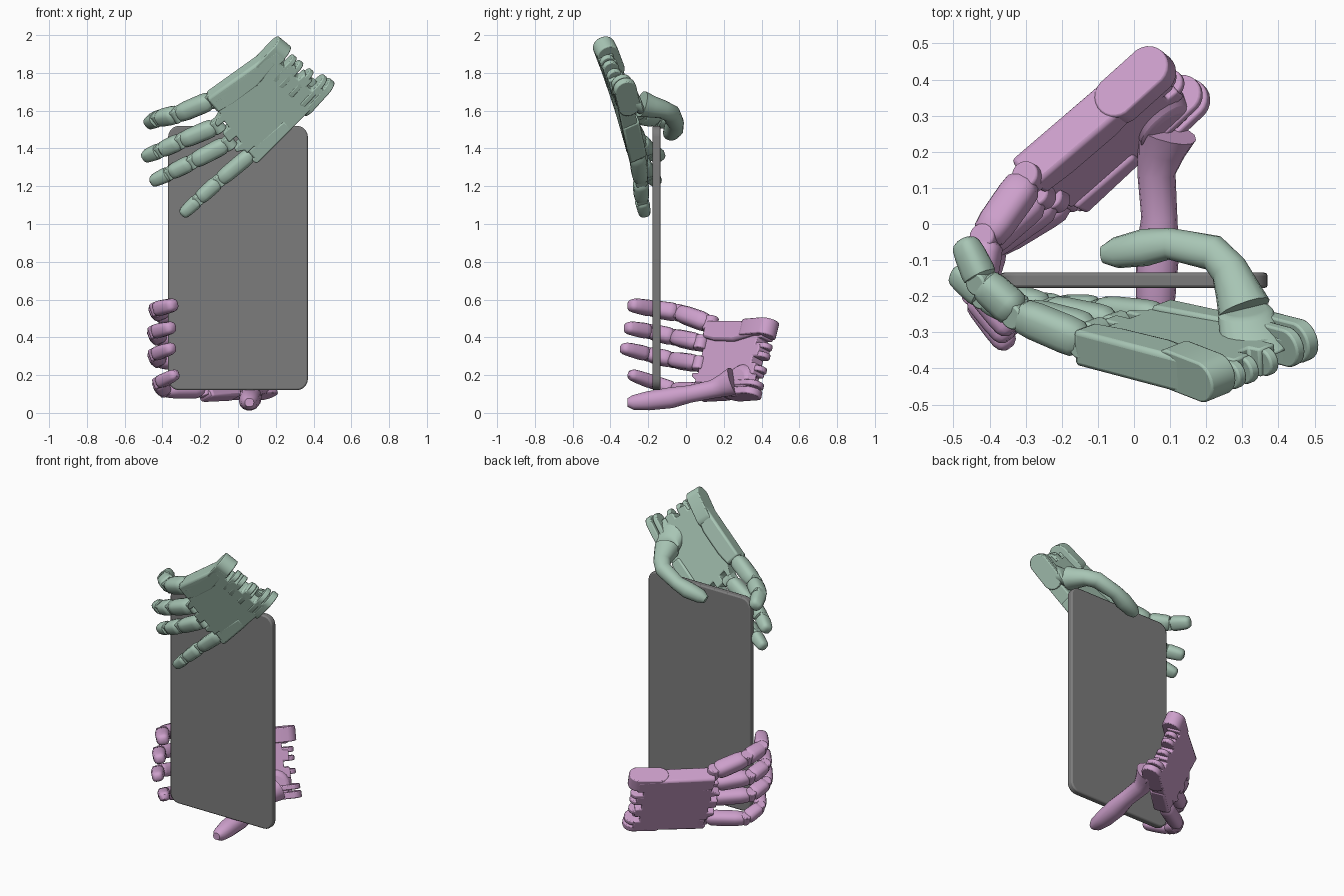
import bpy, bmesh, math
from mathutils import Vector

cube = bpy.data.objects.get("Cube")
if cube:
    bpy.data.objects.remove(cube, do_unlink=True)


def material(name, rgb):
    m = bpy.data.materials.new(name)
    m.use_nodes = True
    m.diffuse_color = (*rgb, 1)
    m.node_tree.nodes["Principled BSDF"].inputs["Base Color"].default_value = (*rgb, 1)
    return m


GREEN = material("sage green", (0.39, 0.56, 0.46))
PINK = material("orchid pink", (0.61, 0.35, 0.6))
GREY = material("slate grey", (0.2, 0.2, 0.2))


def finish(name, bm, mat, bevel=0.0, angle=40):
    bmesh.ops.recalc_face_normals(bm, faces=bm.faces)
    mesh = bpy.data.meshes.new(name)
    bm.to_mesh(mesh)
    bm.free()
    ob = bpy.data.objects.new(name, mesh)
    bpy.context.collection.objects.link(ob)
    mesh.materials.append(mat)
    if bevel:
        mod = ob.modifiers.new("Bevel", "BEVEL")
        mod.width, mod.segments, mod.limit_method = bevel, 2, "ANGLE"
    bpy.ops.object.select_all(action="DESELECT")
    ob.select_set(True)
    bpy.context.view_layer.objects.active = ob
    bpy.ops.object.shade_smooth_by_angle(angle=math.radians(angle))


def prism(name, bottom, top, mat, bevel=0.0):
    """Solid between two matching outlines."""
    bm = bmesh.new()
    a = [bm.verts.new(p) for p in bottom]
    b = [bm.verts.new(p) for p in top]
    bm.faces.new(a)
    bm.faces.new(b)
    for i in range(len(a)):
        j = (i + 1) % len(a)
        bm.faces.new((a[i], a[j], b[j], b[i]))
    finish(name, bm, mat, bevel)


def loft(name, path, across, mat, sides=12, square=0.7, angle=40):
    """Rounded-box tube through (centre, radius) pairs."""
    bm = bmesh.new()
    rings = []
    pts = [Vector(p) for p, r in path]
    for i, (p, r) in enumerate(path):
        d = (pts[min(i + 1, len(pts) - 1)] - pts[max(i - 1, 0)]).normalized()
        side = (across - d * across.dot(d)).normalized()
        up = d.cross(side)
        ring = []
        for k in range(sides):
            t = 2 * math.pi * (k + 0.5) / sides
            c, s = math.cos(t), math.sin(t)
            c = math.copysign(abs(c) ** square, c)
            s = math.copysign(abs(s) ** square, s)
            ring.append(bm.verts.new(pts[i] + side * c * r * 0.94 + up * s * r))
        rings.append(ring)
    for a, b in zip(rings, rings[1:]):
        for k in range(sides):
            j = (k + 1) % sides
            bm.faces.new((a[k], a[j], b[j], b[k]))
    bm.faces.new(rings[0])
    bm.faces.new(rings[-1])
    finish(name, bm, mat, 0, angle)


def tab(name, centre, back, axis, radius, length, width, mat):
    """Hinge plate: round at the front, running straight back; length 0 gives a pin."""
    axis = axis.normalized()
    back = (back - axis * back.dot(axis)).normalized()
    up = axis.cross(back)
    ring = []
    for k in range(24):
        t = 2 * math.pi * (k + 0.5) / 24
        shift = length if math.cos(t) > 0 else 0
        ring.append(centre + back * (radius * math.cos(t) + shift) + up * radius * math.sin(t))
    prism(name, [p - axis * width / 2 for p in ring],
          [p + axis * width / 2 for p in ring], mat, 0.006)


def finger(name, joints, across, mat, size):
    """Three hinged phalanges, tapering to a rounded tip."""
    joints = [Vector(j) for j in joints]
    radii = [size, size * 0.95, size * 0.88, size * 0.74]
    for i, part in enumerate(("proximal", "middle", "distal")):
        a, b = joints[i], joints[i + 1]
        r0, r1 = radii[i], radii[i + 1]
        steps = [(0.04, 0.62), (0.16, 0.95), (0.3, 1.0), (0.75, 1.0), (0.92, 0.92), (0.98, 0.7)]
        if part == "distal":
            steps = steps[:4] + [(1.0, 0.95), (1.11, 0.8), (1.18, 0.45)]
        path = [(a.lerp(b, f), (r0 + (r1 - r0) * f) * k) for f, k in steps]
        loft(f"{name}_{part}", path, across, mat)
        tab(f"{name}_{part}_pin", a, b - a, across, r0 * 0.72, 0, r0 * 1.5, mat)


def hand(prefix, mat, corners, fingers, thumb):
    w1, k1, w4, k4 = [Vector(c) for c in corners]
    across = (k4 - k1).normalized()
    # palm-side normal, on the side of the thumb
    normal = (k1 - w1).cross(w4 - w1).normalized()
    if normal.dot(Vector(thumb[3][0]) - w1) < 0:
        normal = -normal
    back = -0.05

    def at(s, t, n=0.0):
        return w1.lerp(k1, s).lerp(w4.lerp(k4, s), t) + normal * n

    def slab(name, outline, hi, bevel):
        prism(f"{prefix}_{name}", [at(s, t, back) for s, t in outline],
              [at(s, t, hi) for s, t in outline], mat, bevel)

    # palm plate with slots at wrist and knuckles
    outline = [(0, 0)]
    for t in (0.24, 0.5, 0.76):
        outline += [(0, t - 0.05), (0.08, t - 0.05), (0.08, t + 0.05), (0, t + 0.05)]
    outline += [(0, 1), (1, 1)]
    for t, depth in ((0.87, 1.02), (0.62, 1.1), (0.38, 1.1), (0.13, 0.98)):
        outline += [(depth, t + 0.1), (depth, t + 0.05), (depth - 0.1, t + 0.05),
                    (depth - 0.1, t - 0.05), (depth, t - 0.05), (depth, t - 0.1)]
    outline += [(1, 0)]
    slab("palm", outline, 0.035, 0.01)

    # raised bars along the two edges
    slab("index_bar", [(0.1, -0.03), (0.1, 0.16), (0.45, 0.25), (0.8, 0.24), (1.0, 0.2),
                       (1.0, -0.03)], 0.06, 0.014)
    slab("little_bar", [(0.5, 0.84), (0.5, 1.01), (1.0, 1.01), (1.0, 0.8)], 0.048, 0.012)

    # rounded hinge lugs at the wrist, flush with the back of the hand
    lugs = [(0.05, 0.06, 0.09), (0.29, 0.04, 0.03), (0.42, 0.04, 0.03),
            (0.62, 0.04, 0.03), (0.85, 0.056, 0.03), (0.97, 0.06, 0.04)]
    for i, (t, r, w) in enumerate(lugs):
        tab(f"{prefix}_wrist_lug_{i + 1}", at(0.01, t, back + r), at(1, t) - at(0, t),
            w4 - w1, r, 0.12, w, mat)

    # fingers
    sizes = (0.053, 0.05, 0.048, 0.045)
    for label, joints, size in zip(("index", "middle", "ring", "little"), fingers, sizes):
        finger(f"{prefix}_{label}_finger", joints, across, mat, size)

    # thumb, and the fleshy mount that flares from it into the palm
    loft(f"{prefix}_thumb", thumb, Vector((0, 0, 1)), mat, 14, 0.9, 50)
    root, radius = Vector(thumb[0][0]), thumb[0][1]
    centre = at(0.17, 0.74)
    base, rim = [], []
    for k in range(20):
        a = 2 * math.pi * k / 20
        p = at(0.17 + 0.19 * math.cos(a), 0.74 + 0.25 * math.sin(a))
        base.append(p)
        rim.append(root + (p - centre).normalized() * radius)
    prism(f"{prefix}_thumb_mount", base, rim, mat, 0.012)


# tablet: rounded rectangle slab
outline = []
for cx, cz, start in ((0.31, 1.46, 0), (-0.31, 1.46, 90), (-0.31, 0.18, 180), (0.31, 0.18, 270)):
    for k in range(7):
        a = math.radians(start + 15 * k)
        outline.append((cx + 0.06 * math.cos(a), cz + 0.06 * math.sin(a)))
prism("tablet", [(x, -0.177, z) for x, z in outline],
      [(x, -0.135, z) for x, z in outline], GREY, 0.008)

# upper hand, palm toward the tablet
hand("upper", GREEN,
     [(0.2, -0.44, 1.93), (-0.16, -0.345, 1.67), (0.47, -0.33, 1.71), (0.1, -0.25, 1.34)],
     [[(-0.13, -0.33, 1.66), (-0.32, -0.25, 1.58), (-0.42, -0.16, 1.56), (-0.465, -0.06, 1.54)],
      [(-0.11, -0.30, 1.52), (-0.30, -0.25, 1.44), (-0.41, -0.20, 1.39), (-0.485, -0.14, 1.36)],
      [(-0.05, -0.28, 1.43), (-0.24, -0.24, 1.33), (-0.36, -0.20, 1.27), (-0.445, -0.16, 1.23)],
      [(0.08, -0.26, 1.38), (-0.10, -0.24, 1.23), (-0.21, -0.235, 1.13), (-0.285, -0.22, 1.06)]],
     [((0.305, -0.235, 1.635), 0.075), ((0.285, -0.18, 1.62), 0.062),
      ((0.262, -0.125, 1.607), 0.052), ((0.22, -0.08, 1.585), 0.05), ((0.1, -0.055, 1.535), 0.044),
      ((0.03, -0.065, 1.505), 0.052), ((-0.05, -0.08, 1.48), 0.043),
      ((-0.085, -0.085, 1.465), 0.025)])

# lower hand, reaching round the edge from behind
hand("lower", PINK,
     [(0.04, 0.44, 0.46), (-0.31, 0.14, 0.46), (0.15, 0.35, 0.09), (-0.16, 0.06, 0.075)],
     [[(-0.29, 0.13, 0.47), (-0.41, -0.04, 0.53), (-0.43, -0.17, 0.55), (-0.35, -0.28, 0.57)],
      [(-0.26, 0.08, 0.37), (-0.42, -0.06, 0.40), (-0.44, -0.19, 0.43), (-0.36, -0.30, 0.45)],
      [(-0.22, 0.07, 0.26), (-0.42, -0.07, 0.28), (-0.44, -0.20, 0.31), (-0.36, -0.32, 0.34)],
      [(-0.18, 0.07, 0.12), (-0.39, -0.06, 0.12), (-0.42, -0.17, 0.16), (-0.34, -0.28, 0.2)]],
     [((0.09, 0.255, 0.165), 0.085), ((0.075, 0.2, 0.145), 0.066),
      ((0.062, 0.14, 0.125), 0.053), ((0.07, 0.02, 0.1), 0.05), ((0.065, -0.08, 0.08), 0.06),
      ((0.06, -0.2, 0.064), 0.055), ((0.06, -0.28, 0.055), 0.042), ((0.06, -0.31, 0.055), 0.024)])
